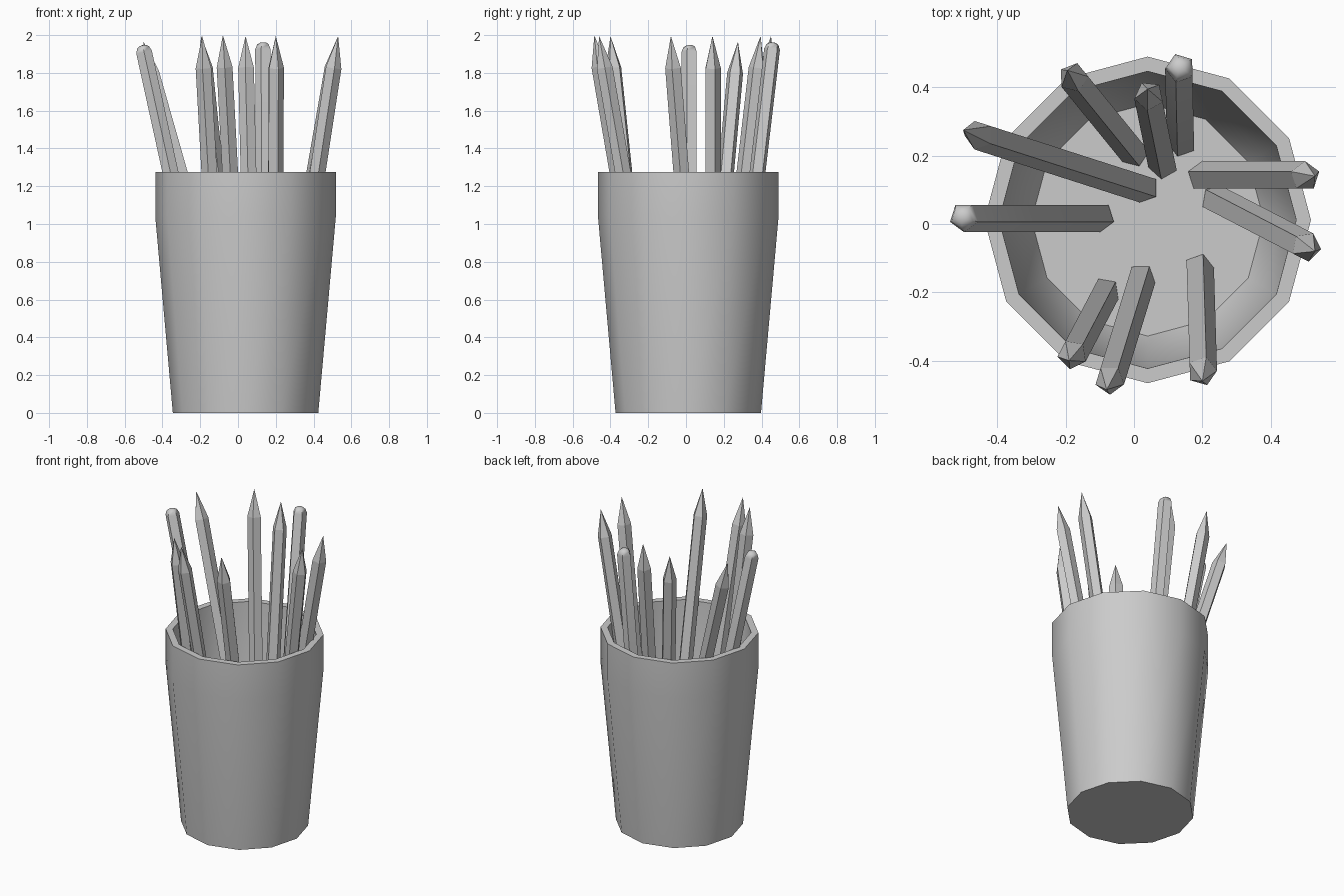
import bpy, bmesh, math
from mathutils import Vector

if "Cube" in bpy.data.objects:
    bpy.data.objects.remove(bpy.data.objects["Cube"])

grey = bpy.data.materials.new("plain grey")
grey.diffuse_color = (0.6, 0.6, 0.6, 1)
grey.use_nodes = True
grey.node_tree.nodes["Principled BSDF"].inputs["Base Color"].default_value = grey.diffuse_color


def loft(name, rings, sides, smooth_angle=None, start=0.0):
    """Skin a stack of (radius, height) rings around z, closing both ends."""
    bm = bmesh.new()
    loops = []
    for r, z in rings:
        if r == 0:
            loops.append([bm.verts.new((0, 0, z))] * sides)
        else:
            angles = [start + 2 * math.pi * i / sides for i in range(sides)]
            loops.append([bm.verts.new((r * math.cos(a), r * math.sin(a), z)) for a in angles])
    for lo, hi in zip(loops, loops[1:]):
        for i in range(sides):
            j = (i + 1) % sides
            corners = dict.fromkeys((lo[i], lo[j], hi[j], hi[i]))
            bm.faces.new(list(corners))
    for loop in (loops[0], loops[-1]):
        if len(set(loop)) > 2:
            bm.faces.new(loop)
    bmesh.ops.recalc_face_normals(bm, faces=bm.faces)
    mesh = bpy.data.meshes.new(name)
    bm.to_mesh(mesh)
    bm.free()
    mesh.materials.append(grey)
    obj = bpy.data.objects.new(name, mesh)
    bpy.context.collection.objects.link(obj)
    if smooth_angle:
        bpy.ops.object.select_all(action='DESELECT')
        obj.select_set(True)
        bpy.context.view_layer.objects.active = obj
        bpy.ops.object.shade_smooth_by_angle(angle=math.radians(smooth_angle))
    return obj


# Cup: outer wall, rim, inner wall and sloped edge of the floor
cup = loft("cup", [(0.385, 0), (0.478, 1.04), (0.478, 1.275), (0.435, 1.275),
                   (0.39, 0.22), (0.34, 0.10)], 12, 35)
cup.location = (0.04, 0.012, 0)

# Pencils: top point, foot on the cup floor, blunt end or sharpened point
R = 0.044
pencils = [
    ((-0.505, 0.02, 1.945), (-0.10, 0.02), True),
    ((-0.50, 0.275, 1.965), (0.03, 0.105), False),
    ((-0.195, 0.45, 1.995), (0.0, 0.21), False),
    ((0.04, 0.395, 1.995), (0.085, 0.175), False),
    ((0.135, 0.46, 1.96), (0.14, 0.24), True),
    ((0.53, 0.14, 1.995), (0.20, 0.14), False),
    ((0.53, -0.08, 1.995), (0.24, 0.07), False),
    ((0.20, -0.46, 1.995), (0.19, -0.13), False),
    ((-0.08, -0.485, 2.0), (0.02, -0.16), False),
    ((-0.19, -0.40, 1.995), (-0.085, -0.20), False),
]
for top, foot, blunt in pencils:
    base = Vector((*foot, 0.10))
    axis = Vector(top) - base
    n = axis.length
    if blunt:
        rings = [(R, 0), (R, n - 0.035), (R * 0.75, n - 0.01), (R * 0.4, n), (0, n + 0.002)]
    else:
        rings = [(R, 0), (R, n - 0.17), (0, n)]
    pencil = loft("blunt_pencil" if blunt else "sharp_pencil", rings, 5, 50 if blunt else None)
    pencil.rotation_mode = 'QUATERNION'
    pencil.rotation_quaternion = axis.to_track_quat('Z', 'Y')
    pencil.location = base
